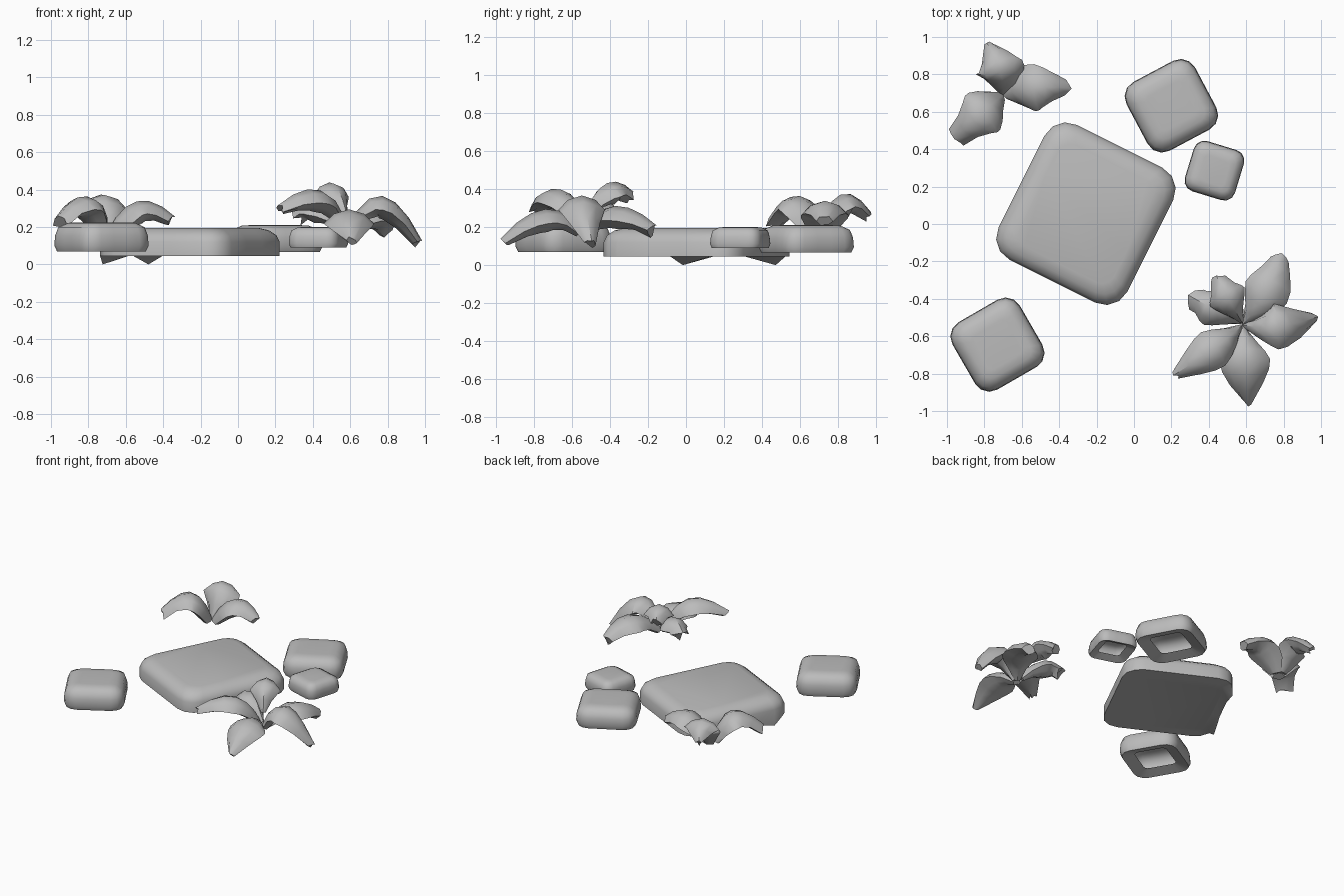
import bpy, bmesh, math, random
from mathutils import Vector, Matrix

if "Cube" in bpy.data.objects:
    bpy.data.objects.remove(bpy.data.objects["Cube"])

random.seed(4)
grey = bpy.data.materials.new("stone grey")
grey.diffuse_color = (0.5, 0.5, 0.5, 1)
grey.use_nodes = True
grey.node_tree.nodes["Principled BSDF"].inputs["Base Color"].default_value = grey.diffuse_color


def finish(name, bm, angle):
    bmesh.ops.recalc_face_normals(bm, faces=bm.faces)
    mesh = bpy.data.meshes.new(name)
    bm.to_mesh(mesh)
    bm.free()
    mesh.materials.append(grey)
    ob = bpy.data.objects.new(name, mesh)
    bpy.context.collection.objects.link(ob)
    bpy.context.view_layer.objects.active = ob
    ob.select_set(True)
    bpy.ops.object.shade_smooth_by_angle(angle=math.radians(angle))
    ob.select_set(False)
    return ob


def bridge(bm, rings):
    n = len(rings[0])
    for a, b in zip(rings, rings[1:]):
        for i in range(n):
            bm.faces.new((a[i], a[(i + 1) % n], b[(i + 1) % n], b[i]))


def rounded_loop(hx, hy, r, seg=3):
    """Rounded square: an arc per corner, then two points along each side."""
    pts = []
    for k, (sx, sy) in enumerate(((1, 1), (-1, 1), (-1, -1), (1, -1))):
        for i in range(seg + 1):
            a = math.pi / 2 * (k + i / seg)
            pts.append((sx * (hx - r) + r * math.cos(a), sy * (hy - r) + r * math.sin(a)))
        x, y = pts[-1]
        for f in (0.33, 0.67):
            pts.append((x * (1 - 2 * f), y) if k % 2 == 0 else (x, y * (1 - 2 * f)))
    return pts


def stone(name, centre, half, radius, turn, profile, closed):
    """Stack of rounded squares; profile holds (inset, z) from bottom to top."""
    bm = bmesh.new()
    rot = Matrix.Rotation(math.radians(turn), 4, 'Z')
    rings = []
    for inset, z in profile:
        loop = rounded_loop(half[0] - inset, half[1] - inset, max(radius - inset * 0.6, 0.02))
        rings.append([bm.verts.new(rot @ Vector((x, y, z)) + Vector((*centre, 0))) for x, y in loop])
    bridge(bm, rings)
    bm.faces.new(rings[-1])
    if closed:
        bm.faces.new(rings[0])
        # two sagging corners on the left rim
        for i in (9, 12):
            rings[1][i].co.z = 0.0
    return finish(name, bm, 60)


# Large paving slab
stone("large_slab", (-0.257, 0.055), (0.385, 0.403), 0.13, -26.6,
      [(0.06, 0.045), (0.0, 0.045), (0.0, 0.12), (0.015, 0.155), (0.05, 0.182), (0.10, 0.195)], True)

# Smaller stones, hollow underneath
SMALL = [("back_stone", (0.20, 0.632), 0.208, 28, 0.065, 0.21),
         ("left_stone", (-0.73, -0.645), 0.208, 30, 0.07, 0.225),
         ("little_stone", (0.43, 0.285), 0.14, -17, 0.09, 0.20)]
for name, c, h, turn, z0, z1 in SMALL:
    d = z1 - z0
    stone(name, c, (h, h), h * 0.42, turn,
          [(h * 0.45, z0 + 0.025), (h * 0.06, z0), (0.0, z0 + d * 0.2), (0.004, z0 + d * 0.55),
           (h * 0.09, z0 + d * 0.83), (h * 0.3, z1 - 0.003), (h * 0.5, z1)], False)


def leaf(name, root, crest, tip, width, blunt, early=False, ragged=0.025):
    """Plump arched leaf: its spine runs through root, crest and tip."""
    root, crest, tip = map(Vector, (root, crest, tip))
    m = 0.55

    def spine(t):
        return (root * ((t - m) * (t - 1) / m) + crest * (t * (t - 1) / (m * (m - 1)))
                + tip * (t * (t - m) / (1 - m)))
    if early:
        widths = (0.35, 0.8, 1.0, 1.0, 0.85, 0.6, blunt)
    else:
        widths = (0.15, 0.5, 0.83, 1.0, 0.93, 0.66, blunt)
    section = ((-1, -0.07), (-0.6, -0.018), (0, 0.006), (0.6, -0.018), (1, -0.07),
               (0.5, -0.095), (0, -0.115), (-0.5, -0.095))
    bm = bmesh.new()
    rings = []
    for i, w in enumerate(widths):
        t = i / (len(widths) - 1)
        p = spine(t)
        along = (spine(t + 0.02) - spine(t - 0.02)).normalized()
        side = Vector((along.y, -along.x, 0)).normalized()
        up = side.cross(along)
        ring = []
        for s, h in section:
            v = p + side * s * w * width / 2 + up * h * (0.3 + 0.7 * w)
            if i == len(widths) - 1:      # ragged tip
                v += along * random.uniform(-ragged, ragged * 0.5)
            ring.append(bm.verts.new(v))
        rings.append(ring)
    bridge(bm, rings)
    bm.faces.new(rings[0])
    bm.faces.new(rings[-1])
    return finish(name, bm, 45)


# Front right plant
R = (0.58, -0.54, 0.18)
leaf("front_plant_leaf_back", R, (0.715, -0.35, 0.305), (0.79, -0.15, 0.20), 0.25, 0.4)
leaf("front_plant_leaf_right", R, (0.79, -0.545, 0.355), (0.985, -0.495, 0.12), 0.245, 0.25)
leaf("front_plant_leaf_front", R, (0.595, -0.76, 0.285), (0.61, -0.97, 0.14), 0.27, 0.2)
leaf("front_plant_leaf_left", R, (0.42, -0.67, 0.395), (0.21, -0.81, 0.31), 0.22, 0.25)
leaf("front_plant_leaf_top", (0.58, -0.53, 0.27), (0.505, -0.40, 0.43), (0.44, -0.275, 0.38), 0.21, 0.4)
leaf("front_plant_leaf_low", (0.58, -0.53, 0.2), (0.42, -0.45, 0.335), (0.29, -0.38, 0.28), 0.20, 0.65,
     ragged=0.04)

# Back left plant
R = (-0.70, 0.69, 0.16)
leaf("back_plant_leaf_back", R, (-0.72, 0.83, 0.37), (-0.79, 0.975, 0.27), 0.26, 0.2, True)
leaf("back_plant_leaf_right", R, (-0.52, 0.73, 0.335), (-0.335, 0.725, 0.25), 0.25, 0.35, True)
leaf("back_plant_leaf_left", R, (-0.82, 0.585, 0.36), (-0.97, 0.445, 0.24), 0.26, 0.45, True)
